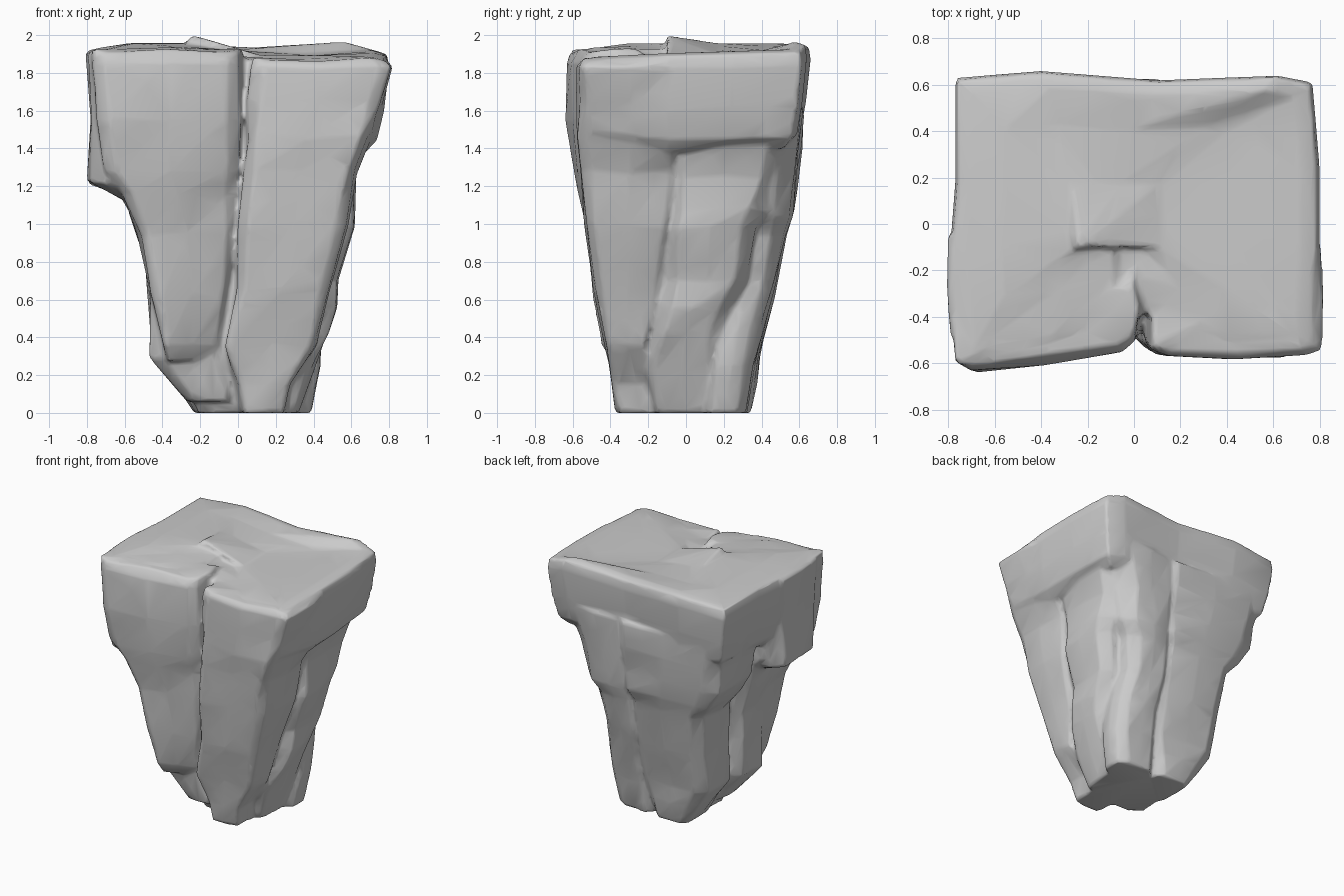
import bpy, bmesh, random
from mathutils import Vector

random.seed(4)
parts = []


def loft(name, rings, top=None, bottom=None):
    """Skin a stack of equal-length point rings and close both ends with fans."""
    bm = bmesh.new()
    rows = [[bm.verts.new(p) for p in r] for r in rings]
    n = len(rows[0])
    for a, b in zip(rows, rows[1:]):
        for i in range(n):
            j = (i + 1) % n
            bm.faces.new((a[i], a[j], b[j], b[i]))
    for row, pos, flip in ((rows[0], bottom, True), (rows[-1], top, False)):
        mid = pos or sum((v.co for v in row), Vector()) / n
        c = bm.verts.new(mid)
        for i in range(n):
            tri = (row[i], row[(i + 1) % n], c)
            bm.faces.new(tri[::-1] if flip else tri)
    bmesh.ops.recalc_face_normals(bm, faces=bm.faces[:])
    me = bpy.data.meshes.new(name)
    bm.to_mesh(me)
    bm.free()
    ob = bpy.data.objects.new(name, me)
    bpy.context.collection.objects.link(ob)
    parts.append(ob)


def column(name, rings, skew=0.0, cut=0.16, rough=0.012):
    """Rough rock column from (z, x0, x1, y0, y1) sections with cut corners."""
    unit = [(cut, 0), (.5, -.02), (1 - cut, 0), (1, cut), (1.02, .5), (1, 1 - cut),
            (1 - cut, 1), (.5, 1.02), (cut, 1), (0, 1 - cut), (-.02, .5), (0, cut)]
    out = []
    for z, x0, x1, y0, y1 in rings:
        row = []
        for u, v in unit:
            x = x0 + (x1 - x0) * u + random.uniform(-rough, rough)
            y = y0 + (y1 - y0) * v + skew * u * (1 - v) + random.uniform(-rough, rough)
            row.append((x, y, max(0, z + random.uniform(-rough, rough) * (z > .1))))
        out.append(row)
    loft(name, out)


# Front face: two big columns separated by a vertical crack
column("front_right_column", [
    (0.0, 0.02, 0.25, -.36, -.13), (0.16, 0.00, 0.28, -.39, -.14),
    (0.36, -.06, 0.41, -.43, -.20), (0.65, -.01, 0.48, -.48, -.13),
    (1.00, 0.01, 0.57, -.53, -.09), (1.28, 0.03, 0.62, -.55, -.05),
    (1.45, 0.05, 0.69, -.565, 0.00), (1.65, 0.06, 0.75, -.57, 0.00),
    (1.83, 0.08, 0.80, -.575, -.05), (1.87, 0.09, 0.77, -.55, -.15)], cut=.08)
column("front_left_column", [
    (0.27, -.37, -.14, -.41, -.15), (0.36, -.40, -.10, -.46, -.10),
    (0.62, -.45, -.05, -.50, -.05), (0.95, -.52, -.02, -.54, 0.00),
    (1.15, -.60, -.01, -.58, 0.00), (1.28, -.70, 0.00, -.61, 0.00),
    (1.55, -.74, 0.01, -.64, 0.00), (1.85, -.77, 0.01, -.65, -.10),
    (1.92, -.76, 0.00, -.62, -.25)], skew=.11, cut=.08)
column("left_ledge", [
    (1.13, -.60, -.30, -.45, -.08), (1.22, -.78, -.30, -.53, -.03),
    (1.55, -.78, -.30, -.56, 0.02), (1.90, -.80, -.30, -.58, 0.05)])

# Heart of the rock
column("core", [
    (0.0, -.20, 0.22, -.22, 0.22), (0.30, -.33, 0.32, -.30, 0.28),
    (0.80, -.38, 0.38, -.35, 0.34), (1.30, -.48, 0.48, -.38, 0.42),
    (1.70, -.60, 0.60, -.38, 0.50)])

# Side and back columns hanging from the cap
column("right_column", [
    (0.0, 0.12, 0.32, -.16, 0.16), (0.22, 0.15, 0.39, -.22, 0.17),
    (0.42, 0.15, 0.47, -.18, 0.18), (0.55, 0.15, 0.51, -.14, 0.24),
    (0.70, 0.15, 0.52, -.12, 0.33), (0.98, 0.15, 0.60, -.10, 0.36),
    (1.08, 0.15, 0.61, -.10, 0.42), (1.25, 0.15, 0.61, -.10, 0.48),
    (1.42, 0.15, 0.67, -.12, 0.53), (1.60, 0.15, 0.74, -.12, 0.56)])
column("back_right_column", [
    (0.0, 0.06, 0.38, 0.10, 0.32), (0.25, 0.08, 0.42, 0.12, 0.36),
    (0.45, 0.08, 0.43, 0.12, 0.40), (0.70, 0.05, 0.40, 0.12, 0.47),
    (0.95, 0.05, 0.44, 0.12, 0.52), (1.04, 0.05, 0.52, 0.12, 0.55),
    (1.30, 0.05, 0.56, 0.12, 0.58), (1.60, 0.05, 0.66, 0.12, 0.61)], cut=.2)
column("back_left_column", [
    (0.0, -.22, 0.04, 0.00, 0.34), (0.15, -.32, 0.08, 0.00, 0.36),
    (0.31, -.42, 0.12, 0.00, 0.39), (0.62, -.44, 0.15, 0.05, 0.46),
    (0.95, -.47, 0.16, 0.05, 0.52), (1.06, -.56, 0.20, 0.05, 0.56),
    (1.20, -.64, 0.22, 0.05, 0.58), (1.40, -.68, 0.22, 0.05, 0.60),
    (1.60, -.72, 0.22, 0.05, 0.62)], cut=.13)
column("left_column", [
    (0.06, -.26, -.02, -.28, 0.00), (0.30, -.46, -.05, -.33, 0.00),
    (0.60, -.47, -.05, -.33, 0.02), (0.80, -.48, -.05, -.35, 0.04),
    (1.05, -.56, -.05, -.35, 0.06), (1.60, -.66, -.05, -.35, 0.10)])

# Overhanging cap: outline points (x, y, rim height)
outline = [(-.77, -.60, 1.92), (-.40, -.54, 1.93), (-.02, -.44, 1.89), (0.05, -.38, 1.87),
           (0.11, -.44, 1.86), (0.45, -.53, 1.87), (0.77, -.54, 1.88), (0.80, -.10, 1.90),
           (0.80, 0.25, 1.91), (0.77, 0.61, 1.92), (0.62, 0.64, 1.96), (0.10, 0.62, 1.93),
           (-.40, 0.66, 1.95), (-.77, 0.63, 1.93), (-.77, 0.20, 1.93), (-.80, -.20, 1.93)]


def cap_ring(scale, lift=None, z=None):
    return [(x * scale, y * scale, h + lift if z is None else
             z + .06 * abs(y) + random.uniform(-.02, .02)) for x, y, h in outline]


def cap_crown(scale):
    """Inner part of the cap: higher on the left, sagging to the right."""
    return [(x * scale - .08, y * scale * (1 if y > 0 else .9) + .02,
             1.925 - .04 * x - (.03 if -.02 < x < .5 and y < 0 else 0)) for x, y, h in outline]


loft("cap_slab", [cap_ring(.84, z=1.38), cap_ring(.92, z=1.44), cap_ring(.965, z=1.60),
                  cap_ring(1.0, lift=-.08), cap_ring(.985, lift=-.01),
                  cap_ring(.90, lift=.005), cap_crown(.62), cap_crown(.25)],
     top=Vector((-.24, -.10, 2.0)))

# Fuse all the pieces into one weathered skin
bpy.ops.object.select_all(action='DESELECT')
for ob in parts:
    ob.select_set(True)
bpy.context.view_layer.objects.active = parts[0]
bpy.ops.object.join()
rock = bpy.context.view_layer.objects.active
rock.name = "rock"
fuse = rock.modifiers.new("fuse", 'REMESH')
fuse.mode = 'VOXEL'
fuse.voxel_size = 0.014
soften = rock.modifiers.new("soften", 'SMOOTH')
soften.factor = 0.5
soften.iterations = 4
thin = rock.modifiers.new("thin", 'DECIMATE')
thin.ratio = 0.06
for m in ("fuse", "soften", "thin"):
    bpy.ops.object.modifier_apply(modifier=m)
bpy.ops.object.shade_smooth_by_angle(angle=1.2)
